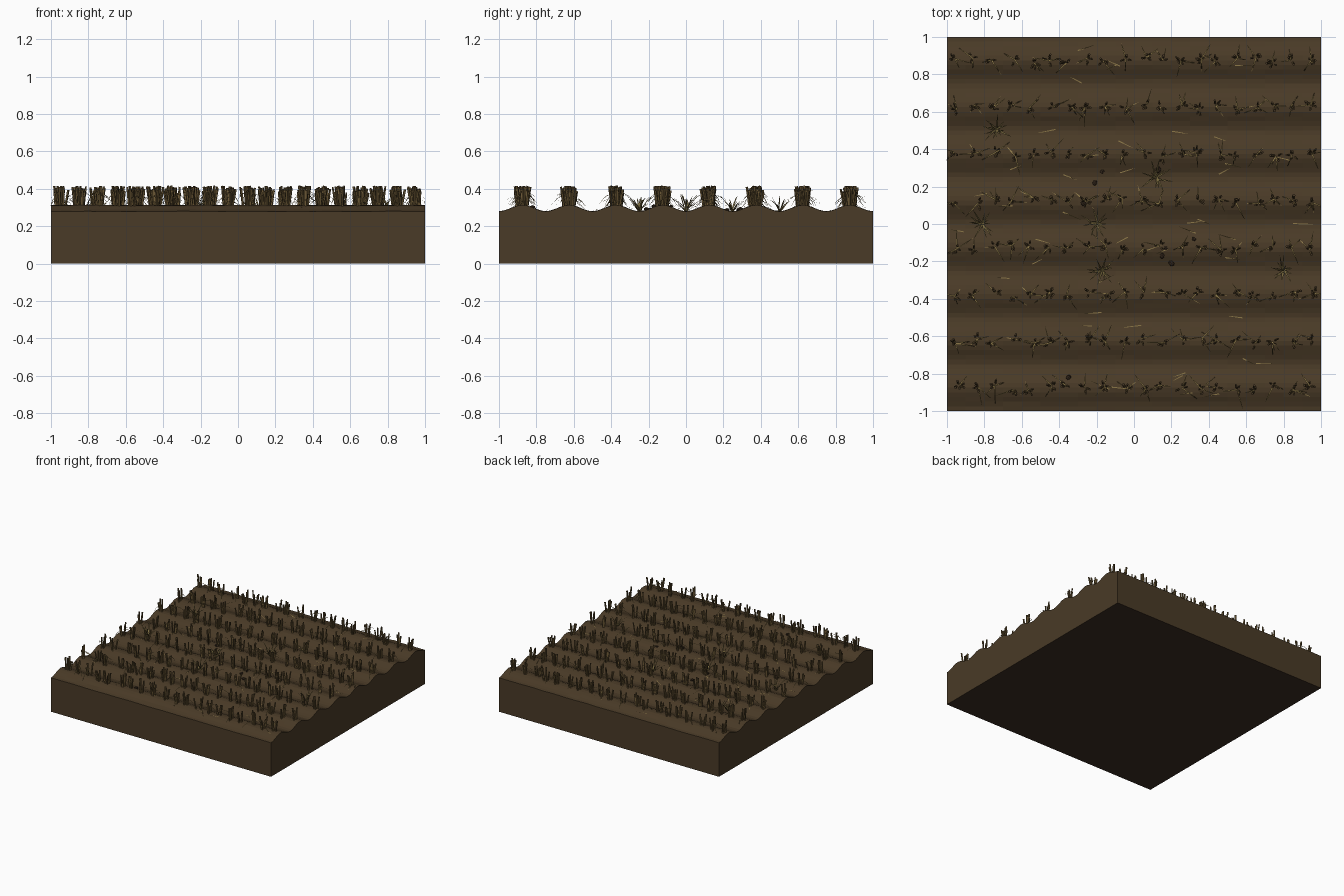
import bpy, bmesh, math, random
from mathutils import Vector, Matrix

if "Cube" in bpy.data.objects:
    bpy.data.objects.remove(bpy.data.objects["Cube"])

random.seed(11)
R = random.uniform
ROWS = [-0.875 + 0.25 * i for i in range(8)]


def material(name, rgb):
    m = bpy.data.materials.new(name)
    m.diffuse_color = (*rgb, 1)
    m.use_nodes = True
    m.node_tree.nodes["Principled BSDF"].inputs["Base Color"].default_value = m.diffuse_color
    return m


SOIL = material("soil brown", (0.068, 0.043, 0.020))
DEEP = material("deep soil", (0.045, 0.026, 0.016))
CLOD = material("dark clod", (0.030, 0.018, 0.010))
STALK = material("dry stalk", (0.150, 0.098, 0.036))
CUT = material("cut stalk end", (0.060, 0.038, 0.018))
STRAW = material("pale straw", (0.260, 0.185, 0.065))
GRASS = material("dry grass", (0.200, 0.150, 0.052))


def ground(y):
    return 0.296 + 0.017 * -math.cos(2 * math.pi * y / 0.25)


def finish(bm, name, mats):
    me = bpy.data.meshes.new(name)
    bm.to_mesh(me)
    bm.free()
    ob = bpy.data.objects.new(name, me)
    for m in mats:
        me.materials.append(m)
    bpy.context.collection.objects.link(ob)
    return ob


def stalk(bm, base, top, r):
    """Five-sided straw stub with a darker cut end."""
    axis = (top - base).normalized()
    turn = axis.to_track_quat('Z', 'Y')
    rings = []
    for p in (base, top):
        rings.append([bm.verts.new(p + turn @ Vector((r * math.cos(a), r * math.sin(a), 0)))
                      for a in (2 * math.pi * k / 5 for k in range(5))])
    for k in range(5):
        j = (k + 1) % 5
        bm.faces.new((rings[0][k], rings[0][j], rings[1][j], rings[1][k]))
    bm.faces.new(rings[1]).material_index = 1


def blade(bm, base, angle, length, rise, width, droop):
    """Narrow arching leaf that tapers to a point, kept above the soil."""
    d = Vector((math.cos(angle), math.sin(angle), 0))
    side = Vector((-d.y, d.x, 0)) * width / 2
    prev = None
    for i in range(5):
        t = i / 4
        p = base + d * length * t + Vector((0, 0, rise * t - droop * t * t))
        p.x, p.y = max(-1, min(1, p.x)), max(-1, min(1, p.y))
        p.z = max(p.z, ground(p.y) + 0.003)
        if i == 4:
            bm.faces.new((prev[0], prev[1], bm.verts.new(p)))
            break
        w = side * (1 - 0.6 * t)
        cur = (bm.verts.new(p - w), bm.verts.new(p + w))
        if prev:
            bm.faces.new((prev[0], prev[1], cur[1], cur[0]))
        prev = cur


# Ploughed soil block: ridged profile swept along x
bm = bmesh.new()
NY, NX = 80, 20
ys = [-1 + 2 * j / NY for j in range(NY + 1)]
grid = []
for i in range(NX + 1):
    x = -1 + 2 * i / NX
    grid.append([bm.verts.new((x, y, ground(y) + (R(-.0015, .0015) if 0 < i < NX else 0)))
                 for y in ys])
for i in range(NX):
    for j in range(NY):
        bm.faces.new((grid[i][j], grid[i + 1][j], grid[i + 1][j + 1], grid[i][j + 1]))
low = {(sx, sy): bm.verts.new((sx, sy, 0)) for sx in (-1, 1) for sy in (-1, 1)}
bm.faces.new((low[-1, -1], low[1, -1], *[grid[i][0] for i in range(NX, -1, -1)]))
bm.faces.new((low[1, 1], low[-1, 1], *[grid[i][NY] for i in range(NX + 1)]))
bm.faces.new((low[1, -1], low[1, 1], *[grid[NX][j] for j in range(NY, -1, -1)]))
bm.faces.new((low[-1, 1], low[-1, -1], *[grid[0][j] for j in range(NY + 1)]))
bm.faces.new((low[-1, -1], low[-1, 1], low[1, 1], low[1, -1])).material_index = 1
finish(bm, "soil_block", [SOIL, DEEP])

# Stubble clumps along each ridge, with fallen leaves around them
stubs, leaves = bmesh.new(), bmesh.new()
for row in ROWS:
    for i in range(20):
        cx = -0.95 + 0.1 * i + R(-0.018, 0.018)
        cy = row + R(-0.015, 0.015)
        for k in range(random.choice((4, 5, 5, 6))):
            a = R(0, 2 * math.pi)
            off = Vector((math.cos(a), math.sin(a), 0))
            base = Vector((cx, cy, 0)) + off * R(0.006, 0.020)
            base.z = ground(base.y) - 0.006
            top = base + off * R(0.004, 0.018)
            top.z = 0.312 + R(0.065, 0.104)
            stalk(stubs, base, top, R(0.0050, 0.0070))
        for k in range(random.choice((1, 2, 2, 3))):
            z = ground(cy) + R(0.01, 0.06)
            blade(leaves, Vector((cx, cy, z)), R(0, 2 * math.pi),
                  R(0.05, 0.11), R(0.02, 0.06), R(0.007, 0.010), R(0.04, 0.11))
finish(stubs, "stubble_stalks", [STALK, CUT])
finish(leaves, "stubble_leaves", [STRAW])

# Wild grass tufts in the furrows
bm = bmesh.new()
for x, y in ((-0.74, 0.5), (0.12, 0.25), (-0.82, 0), (-0.2, 0), (-0.17, -0.25), (0.8, -0.25)):
    for k in range(13):
        blade(bm, Vector((x + R(-.008, .008), y + R(-.008, .008), ground(y) - 0.002)),
              2 * math.pi * k / 13 + R(-.2, .2), R(0.04, 0.10),
              R(0.08, 0.13), R(0.008, 0.011), R(0.02, 0.06))
finish(bm, "grass_tufts", [GRASS])

# Loose straw lying on the soil
bm = bmesh.new()
for k in range(45):
    x, y, a = R(-0.92, 0.92), R(-0.95, 0.95), R(-0.5, 0.5)
    blade(bm, Vector((x, y, ground(y) + 0.004)), a + random.choice((0, math.pi)),
          R(0.06, 0.12), 0.004, 0.006, 0)
finish(bm, "loose_straw", [STRAW])

# Small clods of earth
bm = bmesh.new()
for x, y in ((-0.21, 0.22), (-0.17, 0.28), (-0.35, -0.82), (0.15, -0.17), (0.20, -0.21),
             (0.32, -0.08), (0.13, 0.29), (-0.27, 0.11), (0.17, -0.13)):
    s = R(0.012, 0.022)
    bmesh.ops.create_icosphere(
        bm, subdivisions=1, radius=1,
        matrix=Matrix.Translation((x, y, ground(y) + s * 0.2))
        @ Matrix.Rotation(R(0, 3), 4, 'Z') @ Matrix.Diagonal((s, s * 0.8, s * 0.6, 1)))
finish(bm, "soil_clods", [CLOD])
